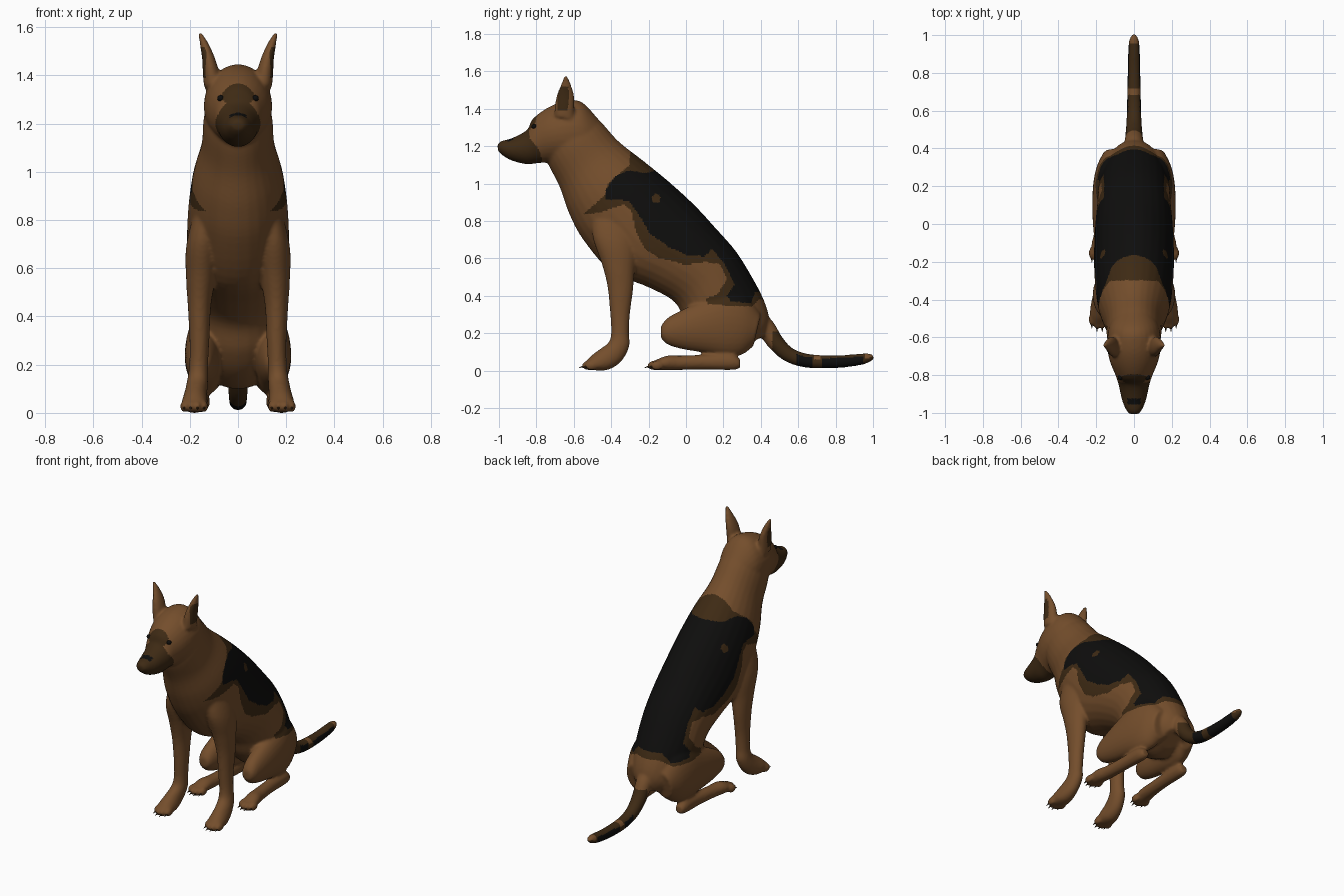
import bpy, bmesh, math
from mathutils import Vector, Matrix


def material(name, rgb):
    m = bpy.data.materials.new(name)
    m.diffuse_color = (*rgb, 1)
    return m


TAN = material("tan fur", (0.175, 0.076, 0.025))
BROWN = material("dark brown fur", (0.048, 0.023, 0.007))
BLACK = material("black fur", (0.0045, 0.0043, 0.004))


def catmull(a, b, c, d, t):
    return tuple(0.5 * (2 * q + (r - p) * t + (2 * p - 5 * q + 4 * r - s) * t * t
                        + (3 * q - p - 3 * r + s) * t ** 3) for p, q, r, s in zip(a, b, c, d))


def loft(bm, sections, side=1, steps=5, n=28):
    """Closed skin through elliptical sections (y1, z1, y2, z2, centre x, half width)."""
    rows = []
    for i in range(len(sections) - 1):
        a, b = sections[max(i - 1, 0)], sections[i]
        c, d = sections[i + 1], sections[min(i + 2, len(sections) - 1)]
        rows += [catmull(a, b, c, d, k / steps) for k in range(steps)]
    rows.append(sections[-1])
    rings, made = [], []
    for y1, z1, y2, z2, x, w in rows:
        mid = Vector((side * x, (y1 + y2) / 2, (z1 + z2) / 2))
        up = Vector((0, (y1 - y2) / 2, (z1 - z2) / 2))
        rings.append([bm.verts.new(mid + up * math.cos(t) + Vector((w * math.sin(t), 0, 0)))
                      for t in (2 * math.pi * k / n for k in range(n))])
    for r, s in zip(rings, rings[1:]):
        for k in range(n):
            made.append(bm.faces.new((r[k], r[(k + 1) % n], s[(k + 1) % n], s[k])))
    made += [bm.faces.new(rings[0]), bm.faces.new(rings[-1])]
    bmesh.ops.recalc_face_normals(bm, faces=made)


def ball(bm, centre, size):
    bmesh.ops.create_uvsphere(bm, u_segments=16, v_segments=10, radius=1,
                              matrix=Matrix.Translation(centre) @ Matrix.Diagonal((*size, 1)))


def finish(name, bm, mats):
    me = bpy.data.meshes.new(name)
    bm.to_mesh(me)
    bm.free()
    ob = bpy.data.objects.new(name, me)
    bpy.context.collection.objects.link(ob)
    for m in mats:
        me.materials.append(m)
    me.polygons.foreach_set("use_smooth", [True] * len(me.polygons))
    return ob


bm = bmesh.new()

# neck and torso, from the nape down to the rump: top point, bottom point, half width
torso = [(-.57, 1.43, -.76, 1.17, .125), (-.46, 1.335, -.73, 1.09, .143), (-.36, 1.225, -.675, .98, .152),
         (-.22, 1.115, -.625, .84, .188), (-.08, 1.0, -.55, .70, .206), (.05, .88, -.40, .53, .212),
         (.16, .76, -.20, .445, .206), (.265, .64, -.06, .365, .195), (.35, .505, 0, .25, .19),
         (.415, .38, .08, .16, .17), (.445, .28, .2, .1, .13), (.44, .2, .3, .12, .07)]
loft(bm, [(a, b, c, d, 0, w) for a, b, c, d, w in torso])

# head and muzzle, from the nose back
head = [(-1.008, 1.21, -1.006, 1.175, .022), (-.985, 1.228, -.98, 1.15, .043), (-.93, 1.243, -.93, 1.122, .064),
        (-.85, 1.287, -.85, 1.103, .082), (-.82, 1.345, -.78, 1.11, .098), (-.74, 1.405, -.70, 1.11, .13),
        (-.65, 1.44, -.62, 1.1, .142), (-.56, 1.437, -.52, 1.1, .13), (-.47, 1.345, -.42, 1.12, .08)]
loft(bm, [(a, b, c, d, 0, w) for a, b, c, d, w in head])

# tail: y, z, radius along a curve, resting on the ground
tail = [(.37, .29, .05), (.43, .225, .05), (.48, .15, .045), (.55, .085, .04), (.65, .052, .037),
        (.8, .047, .034), (.92, .058, .031), (.975, .068, .025), (1.003, .072, .011)]
rows = []
for i, (y, z, r) in enumerate(tail):
    p, q = tail[max(i - 1, 0)], tail[min(i + 1, len(tail) - 1)]
    d = Vector((q[0] - p[0], q[1] - p[1])).normalized()
    rows.append((y + d.y * r, z - d.x * r, y - d.y * r, z + d.x * r, 0, r))
loft(bm, rows)

front_leg = [(-.50, .88, -.26, .84, .115, .06), (-.50, .72, -.26, .66, .145, .07),
             (-.45, .57, -.275, .53, .155, .06), (-.42, .45, -.283, .43, .16, .048),
             (-.405, .3, -.3, .3, .16, .041), (-.40, .2, -.305, .2, .163, .039),
             (-.415, .15, -.303, .13, .167, .043), (-.46, .115, -.345, .05, .175, .047),
             (-.50, .085, -.42, .003, .18, .053), (-.53, .055, -.51, .003, .183, .05)]
thigh = [(-.135, .235, -.135, .175, .155, .03), (-.10, .28, -.10, .14, .155, .05),
         (-.02, .325, -.02, .115, .15, .066), (.1, .38, .1, .095, .145, .076),
         (.22, .43, .22, .075, .136, .079), (.32, .40, .3, .085, .12, .075),
         (.40, .30, .36, .13, .10, .06)]
hind_foot = [(.29, .06, .29, .015, .15, .024), (.24, .09, .25, .003, .153, .036),
             (.1, .085, .1, .005, .158, .037), (-.03, .08, -.03, .003, .167, .041),
             (-.1, .08, -.1, .003, .177, .047), (-.165, .055, -.165, .003, .182, .046)]
ear = [(-.705, 1.36, -.595, 1.34, .105, .036), (-.70, 1.42, -.597, 1.40, .112, .034),
       (-.69, 1.475, -.597, 1.465, .122, .027), (-.668, 1.53, -.613, 1.525, .139, .019),
       (-.65, 1.577, -.635, 1.577, .157, .008)]
TOES = (-.041, -.014, .014, .041)
claws = bmesh.new()
for s in (1, -1):
    for part in (front_leg, thigh, hind_foot, ear):
        loft(bm, part, s)
    # toes and claws on both paws of this side
    for paw_y in (-.515, -.165):
        for k, dx in enumerate(TOES):
            y = paw_y - (.008 if k in (1, 2) else -.01)
            x = s * .182 + dx
            ball(bm, (x, y, .027), (.0165, .034, .026))
            bmesh.ops.create_cone(claws, cap_ends=True, segments=8, radius1=.008, radius2=.001, depth=.035,
                                  matrix=Matrix.Translation((x, y - .031, .02))
                                  @ Matrix.Rotation(math.radians(105), 4, 'X'))

body = finish("dog_body", bm, (TAN, BROWN, BLACK))
finish("claws", claws, (BROWN,))

# fuse the overlapping parts into one smooth skin
rm = body.modifiers.new("fuse", 'REMESH')
rm.mode, rm.voxel_size, rm.use_smooth_shade = 'VOXEL', .0085, True
sm = body.modifiers.new("soften", 'SMOOTH')
sm.factor, sm.iterations = .5, 6
dg = bpy.context.evaluated_depsgraph_get()
skin = bpy.data.meshes.new_from_object(body.evaluated_get(dg))
body.modifiers.clear()
body.data = skin
skin.materials.clear()
for m in (TAN, BROWN, BLACK):
    skin.materials.append(m)
skin.polygons.foreach_set("use_smooth", [True] * len(skin.polygons))

# coat markings, drawn as outlines in side view (y, z)
saddle_edge = [(-.29, 1.4), (-.30, 1.10), (-.42, 1.0), (-.43, .94), (-.55, .835), (-.46, .845), (-.33, .89),
               (-.29, .85), (-.27, .75), (-.22, .65), (-.14, .60), (0, .565), (.10, .58), (.18, .57),
               (.22, .49), (.17, .41), (.10, .38), (.12, .355), (.35, .34), (.39, .38), (.6, .38), (.6, 1.4)]
saddle = [(-.16, 1.4), (-.16, 1.07), (-.22, 1.055), (-.30, 1.07), (-.38, 1.04), (-.43, .96), (-.43, .91),
          (-.36, .915), (-.30, .90), (-.25, .83), (-.19, .73), (-.09, .66), (0, .62), (.10, .61), (.14, .65),
          (.21, .565), (.26, .46), (.22, .40), (.24, .37), (.35, .36), (.37, .42), (.6, .42), (.6, 1.4)]
mask = [(-1.1, 1.0), (-.765, 1.0), (-.77, 1.13), (-.785, 1.18), (-.835, 1.24), (-.84, 1.285), (-.81, 1.31),
        (-.795, 1.37), (-1.1, 1.4)]


def inside(y, z, poly):
    hit = False
    for (y1, z1), (y2, z2) in zip(poly, poly[1:] + poly[:1]):
        if (z1 > z) != (z2 > z) and y < (y2 - y1) * (z - z1) / (z2 - z1) + y1:
            hit = not hit
    return hit


def coat(c, n):
    x, y, z = abs(c.x), c.y, c.z
    out = n.x if c.x > 0 else -n.x
    if y > .46 and z < .21:                                   # tail
        if y > .96 and n.z > 0:
            return 0
        if .59 < y < .95 and n.z < .55 and abs(y - .70) > .025:
            return 2
        return 0 if abs(y - .70) < .015 and n.z > .4 else 1
    if y < -.75 and z > 1.0:                                  # muzzle mask and nose
        if -.955 < y < -.925 and x < .035 and z > 1.2:
            return 2
        return 1 if inside(y, z, mask) else 0
    if 1.39 < z < 1.52 and x > .1 and -.685 < y < -.61:        # inside of the ears
        return 1 if out > .2 and n.y < .25 else 0
    if inside(y, z, saddle):
        return 1 if math.hypot(y + .16, z - .92) < .024 else 2
    return 1 if inside(y, z, saddle_edge) else 0


for p in skin.polygons:
    p.material_index = coat(p.center, p.normal)

# eyes, just proud of the face
eyes = bmesh.new()
for s in (1, -1):
    ball(eyes, (s * .072, -.812, 1.305), (.014, .014, .013))
finish("eyes", eyes, (BLACK,))
